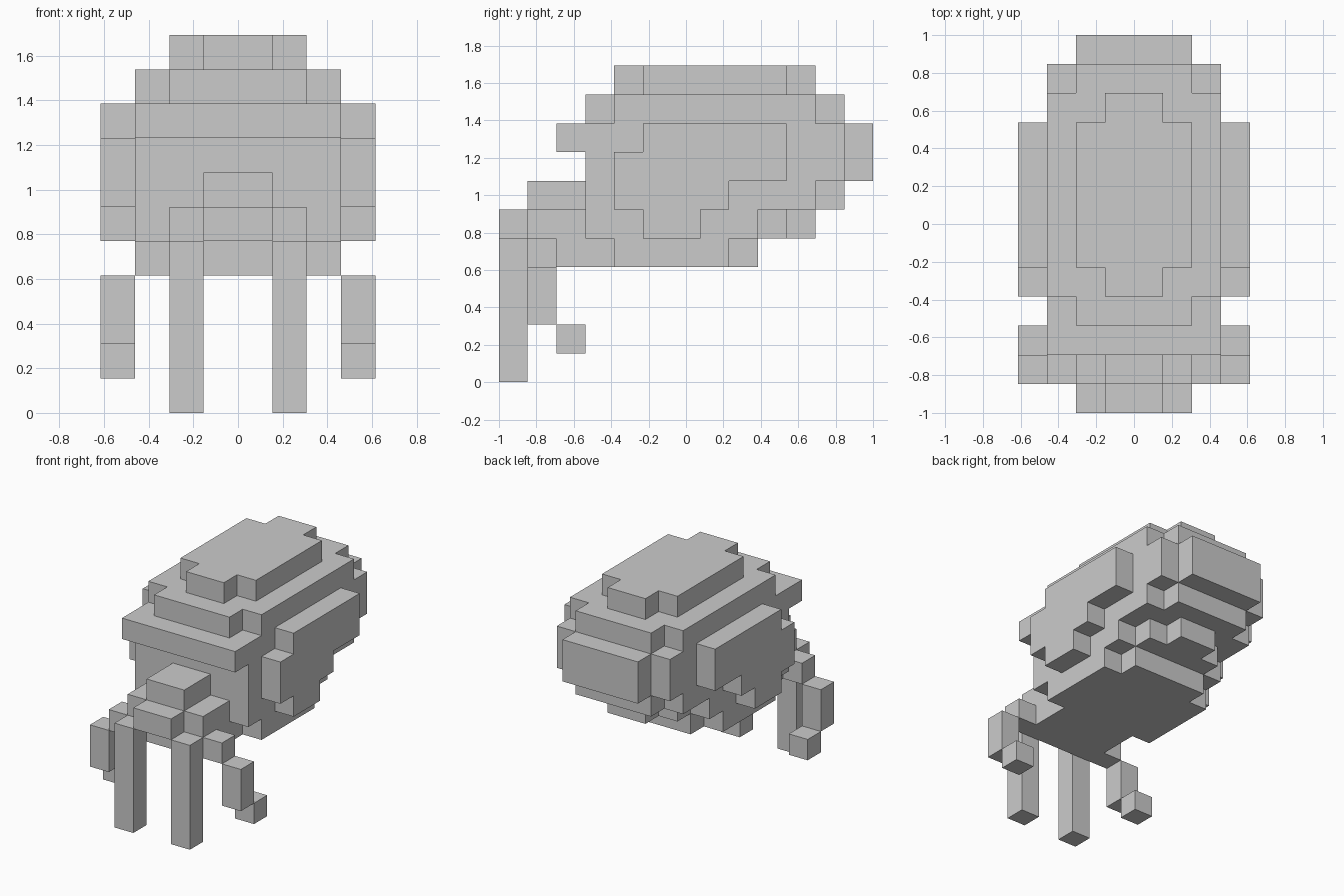
import bpy, bmesh
from math import pi

if "Cube" in bpy.data.objects:
    bpy.data.objects.remove(bpy.data.objects["Cube"])

U = 2 / 13  # one block; the model is 13 blocks long


def blocks(x0, x1, y0, y1, z0, z1, mirror=False):
    """Cells of a box in block units (y counted from the front)."""
    cells = {(x, y, z) for x in range(x0, x1) for y in range(y0, y1) for z in range(z0, z1)}
    if mirror:
        cells |= {(-1 - x, y, z) for x, y, z in cells}
    return cells


def centred(half, *rest):
    return blocks(-half, half, *rest)


def sided(*args):
    return blocks(*args, mirror=True)


parts = {
    # Rounded body, stacked in layers from bottom to top
    "shell_body": (
        centred(2, 3, 9, 4, 5) | centred(3, 4, 8, 4, 5)
        | centred(3, 3, 9, 5, 6) | centred(2, 3, 10, 5, 6) | centred(1, 3, 11, 5, 6)
        | centred(3, 3, 11, 6, 7) | centred(2, 3, 12, 6, 7)
        | centred(3, 3, 12, 7, 9) | centred(2, 3, 13, 7, 9)),
    # Overhanging front rim
    "front_brim": centred(3, 2, 3, 8, 9),
    # Two stepped layers of the top
    "top_cap": (
        centred(3, 4, 11, 9, 10) | centred(2, 3, 12, 9, 10)
        | centred(2, 5, 10, 10, 11) | centred(1, 4, 11, 10, 11)),
    # Raised panels on both sides
    "side_panels": (
        sided(3, 4, 5, 10, 8, 9) | sided(3, 4, 4, 10, 7, 8)
        | sided(3, 4, 4, 8, 6, 7) | sided(3, 4, 5, 7, 5, 6)),
    # Head and neck low at the front
    "head": (
        centred(1, 1, 3, 6, 7) | centred(2, 1, 3, 5, 6)
        | centred(1, 0, 1, 5, 6) | centred(2, 1, 3, 4, 5)),
    # Long inner limbs
    "inner_legs": sided(1, 2, 0, 1, 0, 5),
    # Outer limbs: shoulder, upper section, tip
    "outer_legs": sided(2, 3, 1, 2, 4, 5) | sided(3, 4, 1, 2, 2, 4) | sided(3, 4, 2, 3, 1, 2),
}
filled = set().union(*parts.values())


def build(name, cells):
    """Make a block part, keeping only faces on the outside of the whole model."""
    bm = bmesh.new()
    cache = {}

    def vert(p):
        if p not in cache:
            cache[p] = bm.verts.new((p[0] * U, p[1] * U - 1, p[2] * U))
        return cache[p]

    for c in sorted(cells):
        for axis in range(3):
            for side in (0, 1):
                n = list(c)
                n[axis] += 2 * side - 1
                if tuple(n) in filled:
                    continue
                a, b = (axis + 1) % 3, (axis + 2) % 3
                ring = []
                for da, db in ((0, 0), (1, 0), (1, 1), (0, 1)):
                    p = list(c)
                    p[axis] += side
                    p[a] += da
                    p[b] += db
                    ring.append(vert(tuple(p)))
                bm.faces.new(ring if side else ring[::-1])
    # Merge flat neighbouring squares
    bmesh.ops.dissolve_limit(bm, angle_limit=pi / 180, verts=bm.verts, edges=bm.edges)
    mesh = bpy.data.meshes.new(name)
    bm.to_mesh(mesh)
    bm.free()
    bpy.context.collection.objects.link(bpy.data.objects.new(name, mesh))


for part_name, part_cells in parts.items():
    build(part_name, part_cells)
